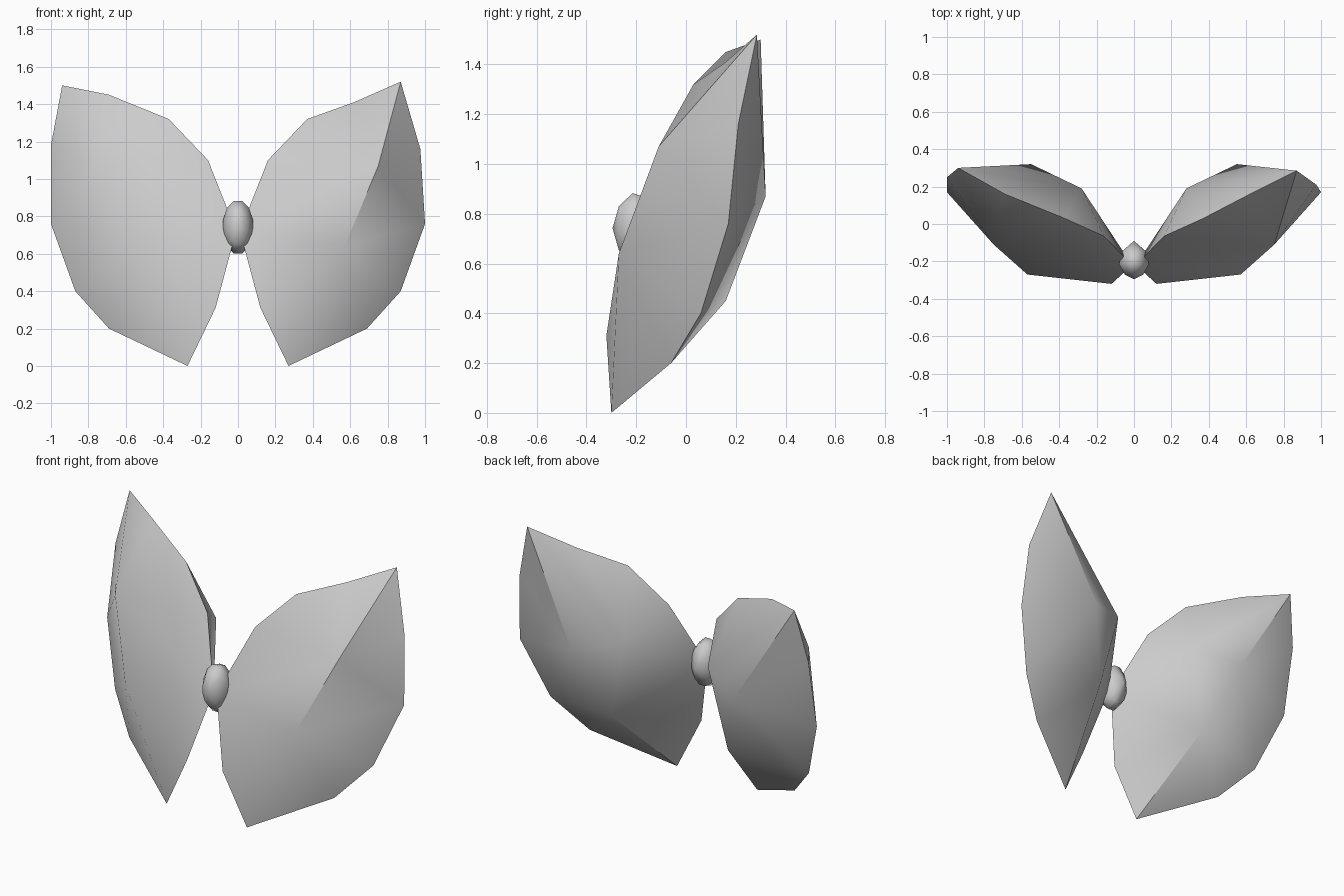
import bpy, bmesh, math

cube = bpy.data.objects.get("Cube")
if cube:
    bpy.data.objects.remove(cube, do_unlink=True)

# One plain grey for every part
grey = bpy.data.materials.new("light_grey")
grey.use_nodes = True
grey.diffuse_color = (0.6, 0.6, 0.6, 1)
grey.node_tree.nodes["Principled BSDF"].inputs["Base Color"].default_value = (0.6, 0.6, 0.6, 1)


def finish(name, bm, angle):
    bmesh.ops.remove_doubles(bm, verts=bm.verts, dist=1e-4)
    bmesh.ops.recalc_face_normals(bm, faces=bm.faces)
    mesh = bpy.data.meshes.new(name)
    bm.to_mesh(mesh)
    bm.free()
    mesh.materials.append(grey)
    ob = bpy.data.objects.new(name, mesh)
    bpy.context.collection.objects.link(ob)
    bpy.ops.object.select_all(action='DESELECT')
    ob.select_set(True)
    bpy.context.view_layer.objects.active = ob
    bpy.ops.object.shade_smooth_by_angle(angle=math.radians(angle))
    return ob


# Wing rim, from the lower tip up the outer edge and back down the inner edge
RIM = {
    "bottom": (0.27, -0.30, 0.0),
    "o1": (0.69, -0.06, 0.20), "o2": (0.87, 0.06, 0.40),
    "o3": (1.0, 0.17, 0.76), "o4": (0.975, 0.21, 1.16),
    "tip": (0.87, 0.285, 1.52),
    "i5": (0.62, 0.16, 1.41), "i4": (0.37, 0.03, 1.32),
    "i3": (0.16, -0.065, 1.10), "i2": (0.01, -0.22, 0.72),
    "i1": (0.12, -0.32, 0.31),
}
# Raised points on the front (f) and the back (b) of the wing
BULGE = {
    "f1": (0.57, -0.27, 0.64), "f2": (0.75, -0.11, 1.07),
    "b1": (0.55, 0.32, 0.87), "b2": (0.395, 0.16, 0.45),
    "b3": (0.28, 0.19, 0.94),
}
# Each raised point fans out to a run of rim points
FANS = {
    "f1": "i2 i1 bottom o1 o2 o3", "f2": "o3 o4 tip i5 i4 i3 i2",
    "b1": "o2 o3 o4 tip", "b2": "i2 i1 bottom o1 o2", "b3": "tip i5 i4 i3 i2",
}
# Triangles that join neighbouring fans
LINKS = ["f1 o3 f2", "f1 f2 i2", "b1 b2 b3", "b1 b2 o2", "b1 b3 tip", "b2 b3 i2"]


def wing(name, side, changes):
    points = {**RIM, **BULGE, **changes}
    bm = bmesh.new()
    v = {k: bm.verts.new((side * x, y, z)) for k, (x, y, z) in points.items()}
    for centre, run in FANS.items():
        run = run.split()
        for a, b in zip(run, run[1:]):
            bm.faces.new((v[centre], v[a], v[b]))
    for tri in LINKS:
        bm.faces.new([v[k] for k in tri.split()])
    return finish(name, bm, 40)


wing("left_wing", 1, {})
# The right wing has a slightly fuller upper corner
wing("right_wing", -1, {"tip": (0.94, 0.30, 1.50), "i5": (0.69, 0.16, 1.45),
                        "o4": (1.0, 0.25, 1.18)})

# Body: profile along y, turned around that axis and stretched upwards
profile = [(0.0, -0.295), (0.62, -0.27), (1.0, -0.215), (0.85, -0.15), (0.0, -0.09)]
SEGS = 12
bm = bmesh.new()
rings = []
for r, y in profile:
    if r == 0:
        rings.append([bm.verts.new((0, y, 0.742))] * SEGS)
        continue
    ring = []
    for k in range(SEGS):
        a = math.tau * (k + 0.5) / SEGS
        ring.append(bm.verts.new((0.083 * r * math.cos(a), y,
                                  0.742 + 0.146 * r * math.sin(a))))
    rings.append(ring)
for lo, hi in zip(rings, rings[1:]):
    for k in range(SEGS):
        n = (k + 1) % SEGS
        corners = list(dict.fromkeys((lo[k], lo[n], hi[n], hi[k])))
        bm.faces.new(corners)
finish("body", bm, 70)
